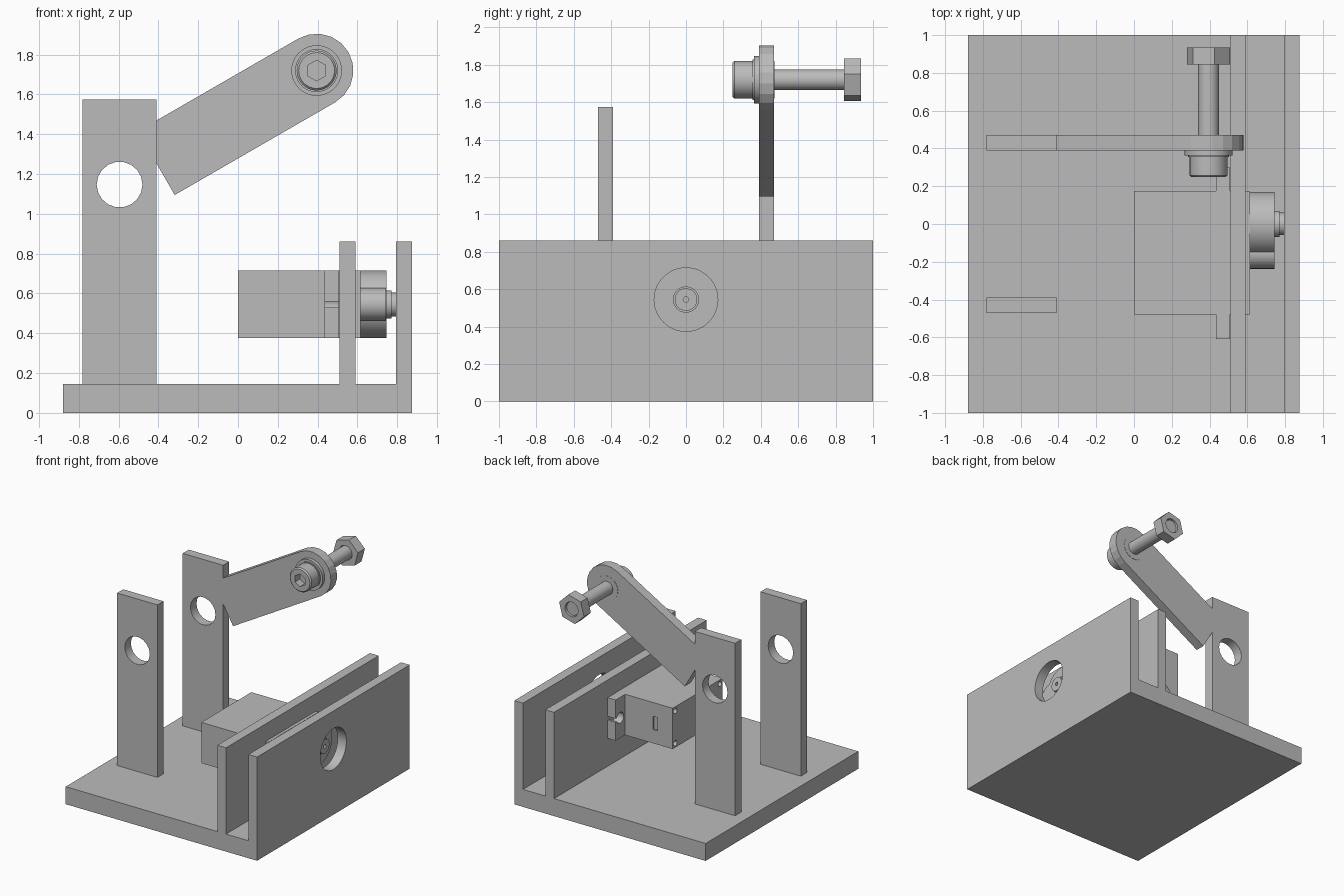
import bpy, bmesh, math
from mathutils import Matrix, Vector

if "Cube" in bpy.data.objects:
    bpy.data.objects.remove(bpy.data.objects["Cube"])

grey = bpy.data.materials.new("plain grey")
grey.use_nodes = True
grey.diffuse_color = (0.5, 0.5, 0.5, 1)
grey.node_tree.nodes["Principled BSDF"].inputs["Base Color"].default_value = (0.5, 0.5, 0.5, 1)


def finish(name, bm, smooth=False):
    bmesh.ops.recalc_face_normals(bm, faces=bm.faces)
    mesh = bpy.data.meshes.new(name)
    bm.to_mesh(mesh)
    bm.free()
    mesh.materials.append(grey)
    ob = bpy.data.objects.new(name, mesh)
    bpy.context.collection.objects.link(ob)
    if smooth:
        select(ob)
        bpy.ops.object.shade_smooth_by_angle(angle=math.radians(35))
    return ob


def select(ob):
    bpy.ops.object.select_all(action='DESELECT')
    ob.select_set(True)
    bpy.context.view_layer.objects.active = ob


def box(name, x, y, z):
    """Box from three (low, high) ranges."""
    bm = bmesh.new()
    bmesh.ops.create_cube(bm, size=1)
    for v in bm.verts:
        v.co = Vector([(r[0] + r[1]) / 2 + c * (r[1] - r[0]) for r, c in zip((x, y, z), v.co)])
    return finish(name, bm)


def rod(name, axis, centre, span, radius, sides=32, turn=0, chamfer=0):
    """Cylinder along x or y; centre holds the other two coordinates."""
    bm = bmesh.new()
    start, end = span
    rings = [(start, radius - chamfer), (start + chamfer, radius), (end, radius)]
    if not chamfer:
        rings = rings[1:]
    loops = []
    for along, r in rings:
        loop = []
        for i in range(sides):
            a = turn + math.tau * i / sides
            u, w = centre[0] + r * math.cos(a), centre[1] + r * math.sin(a)
            loop.append(bm.verts.new((along, u, w) if axis == 'x' else (u, along, w)))
        loops.append(loop)
    for a, b in zip(loops, loops[1:]):
        for i in range(sides):
            j = (i + 1) % sides
            bm.faces.new((a[i], a[j], b[j], b[i]))
    bm.faces.new(loops[0])
    bm.faces.new(loops[-1])
    return finish(name, bm, sides > 8)


def boolean(ob, tool, operation='DIFFERENCE'):
    mod = ob.modifiers.new("boolean", 'BOOLEAN')
    mod.operation, mod.solver, mod.object = operation, 'EXACT', tool
    select(ob)
    bpy.ops.object.modifier_apply(modifier=mod.name)
    bpy.data.objects.remove(tool)


# Base plate and the two upright walls
box("base_plate", (-0.88, 0.875), (-1, 1), (0, 0.145))
inner_wall = box("inner_wall", (0.51, 0.59), (-1, 1), (0.145, 0.86))
boolean(inner_wall, box("cutter", (0.4, 0.7), (-0.48, 0.175), (0.375, 0.715)))
outer_wall = box("outer_wall", (0.795, 0.875), (-1, 1), (0.145, 0.86))
boolean(outer_wall, rod("cutter", 'x', (0, 0.545), (0.7, 1), 0.17, 48))

# Two posts, the left one carrying the slanted arm
PIVOT = (-0.595, 1.147)
TIP = (0.395, 1.72)
posts = {}
for side, y in (("right", -0.43), ("left", 0.43)):
    posts[side] = box(side + "_post", (-0.78, -0.41), (y - 0.04, y + 0.04), (0.145, 1.575))

bm = bmesh.new()
slope = math.radians(30)
outline = [(-0.5, -0.185), (-0.5, 0.185)]
outline = [(-0.93, -0.185)]
outline += [(0.185 * math.cos(a), 0.185 * math.sin(a))
            for a in (math.pi * (i / 10 - 0.5) for i in range(11))]
outline += [(-0.93, 0.185)]
ring = [bm.verts.new((TIP[0] + u * math.cos(slope) - w * math.sin(slope), 0.39,
                      TIP[1] + u * math.sin(slope) + w * math.cos(slope))) for u, w in outline]
face = bm.faces.new(ring)
extruded = bmesh.ops.extrude_face_region(bm, geom=[face])
bmesh.ops.translate(bm, vec=(0, 0.08, 0),
                    verts=[v for v in extruded["geom"] if isinstance(v, bmesh.types.BMVert)])
arm = finish("slanted_arm", bm)
# Trim the arm flush with the post edge, then bore the post holes
boolean(arm, box("cutter", (-1.5, -0.41), (0, 1), (0.5, 2)))
for post in posts.values():
    boolean(post, rod("cutter", 'y', PIVOT, (-0.8, 0.8), 0.115, 18))

# Bolt, flanged bearing and nut at the arm tip
rod("bearing_flange", 'y', TIP, (0.363, 0.39), 0.127, 40)
rod("bearing_body", 'y', TIP, (0.38, 0.472), 0.1, 40)
rod("bearing_inner_ring", 'y', TIP, (0.355, 0.38), 0.108, 40)
head = rod("bolt_head", 'y', TIP, (0.248, 0.36), 0.1, 40, chamfer=0.01)
boolean(head, rod("cutter", 'y', TIP, (0.2, 0.31), 0.052, 6, math.pi / 6))
rod("bolt_shaft", 'y', TIP, (0.35, 0.92), 0.055, 32)
nut = rod("hex_nut", 'y', TIP, (0.845, 0.935), 0.118, 6, math.radians(15))
boolean(nut, rod("cutter", 'y', TIP, (0.8, 1), 0.06, 32))

# Motor body with cable slot and corner screw recesses
body = box("motor_body", (0, 0.615), (-0.48, 0.175), (0.377, 0.715))
boolean(body, box("cutter", (0.14, 0.18), (0.16, 0.2), (0.49, 0.6)))
for y in (-0.445, 0.14):
    for z in (0.412, 0.68):
        boolean(body, rod("cutter", 'x', (y, z), (-0.05, 0.03), 0.022, 16))

# Mounting ears, each with a hole and an open slot
for name, y, hole, slot in (("left_ear", (0.175, 0.3), 0.24, (0.24, 0.4)),
                            ("right_ear", (-0.61, -0.48), -0.545, (-0.7, -0.545))):
    ear = box(name, (0.435, 0.508), y, (0.377, 0.715))
    boolean(ear, rod("cutter", 'x', (hole, 0.545), (0.3, 0.6), 0.045, 24))
    boolean(ear, box("cutter", (0.3, 0.6), slot, (0.53, 0.56)))

# Gear housing and splined output shaft
rod("gear_housing", 'x', (0, 0.545), (0.61, 0.745), 0.17, 48)
rod("idler_housing", 'x', (-0.155, 0.545), (0.61, 0.743), 0.082, 32)
rod("shaft_collar", 'x', (0, 0.545), (0.74, 0.77), 0.07, 32)
shaft = rod("output_shaft", 'x', (0, 0.545), (0.765, 0.797), 0.06, 25)
boolean(shaft, rod("cutter", 'x', (0, 0.545), (0.775, 0.85), 0.015, 16))
